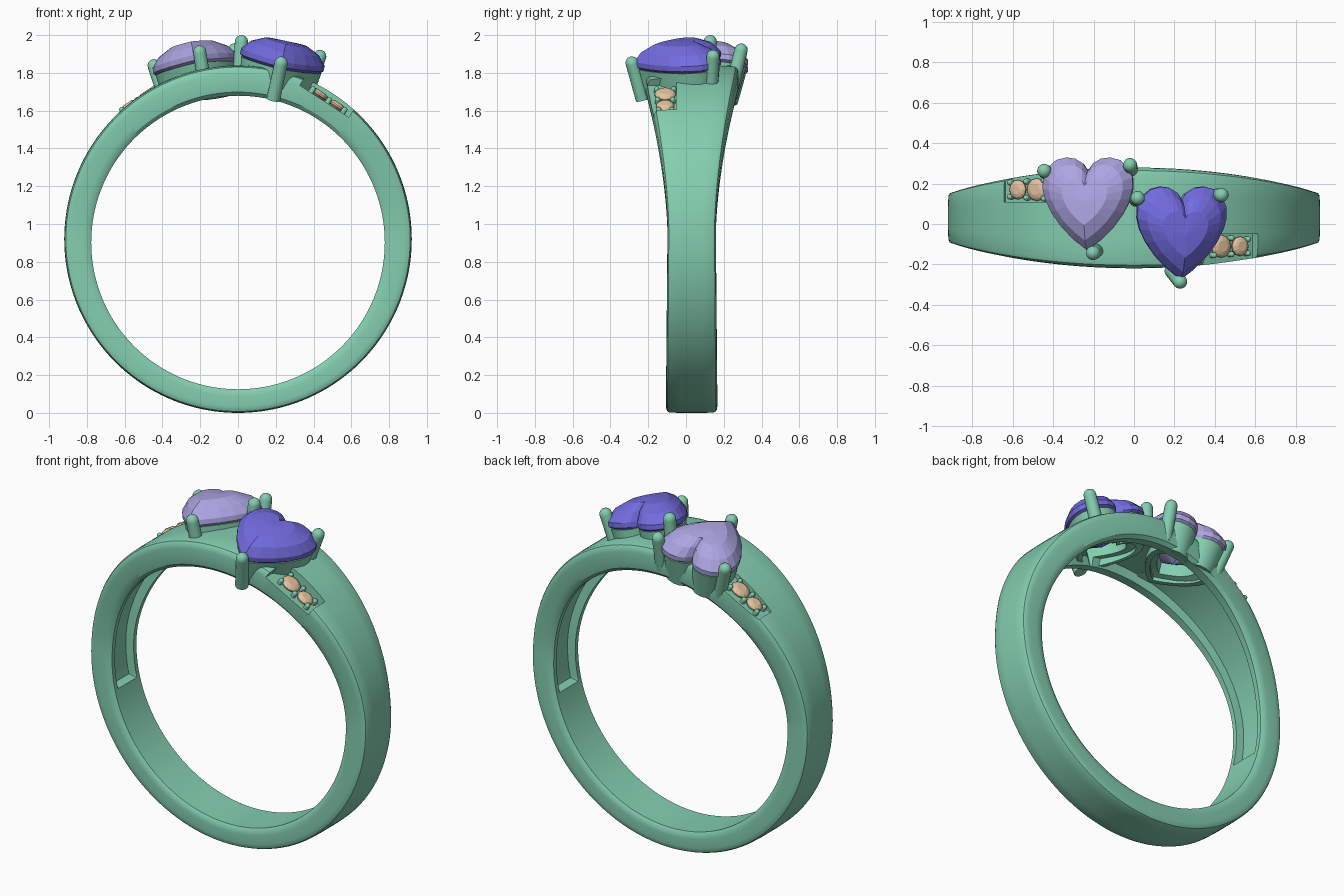
import bpy, bmesh, math
from mathutils import Vector, Matrix

if "Cube" in bpy.data.objects:
    bpy.data.objects.remove(bpy.data.objects["Cube"])


def material(name, rgb):
    m = bpy.data.materials.new(name)
    m.diffuse_color = (*rgb, 1)
    m.use_nodes = True
    m.node_tree.nodes["Principled BSDF"].inputs["Base Color"].default_value = m.diffuse_color
    return m


GREEN = material("metal", (0.23, 0.62, 0.43))
BLUE = material("blue_gem", (0.17, 0.15, 0.75))
LAVENDER = material("lavender_gem", (0.42, 0.38, 0.77))
TAN = material("tan_gem", (0.78, 0.55, 0.35))


def loft(name, loops, mat=None, wrap=False, cap=True, frame=Matrix(), smooth=None):
    """Skin a list of equal-length closed loops."""
    bm = bmesh.new()
    rings = [[bm.verts.new(frame @ Vector(p)) for p in lp] for lp in loops]
    n, k = len(rings[0]), len(rings)
    for i in range(k if wrap else k - 1):
        a, b = rings[i], rings[(i + 1) % k]
        for j in range(n):
            bm.faces.new((a[j], a[(j + 1) % n], b[(j + 1) % n], b[j]))
    if cap and not wrap:
        bm.faces.new(rings[0])
        bm.faces.new(rings[-1])
    bmesh.ops.recalc_face_normals(bm, faces=bm.faces)
    me = bpy.data.meshes.new(name)
    bm.to_mesh(me)
    bm.free()
    ob = bpy.data.objects.new(name, me)
    bpy.context.collection.objects.link(ob)
    if mat:
        me.materials.append(mat)
    if smooth:
        shade(ob, smooth)
    return ob


def shade(ob, deg):
    bpy.ops.object.select_all(action='DESELECT')
    ob.select_set(True)
    bpy.context.view_layer.objects.active = ob
    bpy.ops.object.shade_smooth_by_angle(angle=math.radians(deg))


def cut(ob, cutter):
    m = ob.modifiers.new("cut", 'BOOLEAN')
    m.operation, m.solver, m.object = 'DIFFERENCE', 'EXACT', cutter
    bpy.context.view_layer.objects.active = ob
    bpy.ops.object.modifier_apply(modifier=m.name)
    bpy.data.objects.remove(cutter, do_unlink=True)


def circle(r, z, n):
    return [(r * math.cos(math.tau * i / n), r * math.sin(math.tau * i / n), z)
            for i in range(n)]


# Band: cross-section (across, inner-to-outer) swept round the finger hole,
# widening to the top, with a hollow channel inside the upper part
def section(a, hollow):
    d = 0.34 * hollow
    prof = [(-1, .3), (-.98, .12), (-.9, 0), (-.69, 0), (-.66, d), (0, d), (.66, d), (.69, 0),
            (.9, 0), (.98, .12), (1, .3), (1, .72), (.985, .85), (.94, .94), (.85, .985),
            (.45, 1.0), (0, 1.0), (-.45, 1.0), (-.85, .985), (-.94, .94), (-.985, .85), (-1, .72)]
    c, s = math.cos(a), math.sin(a)
    z0 = 0.92 + 0.92 * s
    w = 0.128 + 0.112 * max(0, (z0 - 0.95) / 0.85) ** 1.7 + 0.008 * max(0, 1 - z0)
    pts = []
    for u, t in prof:
        r = 0.777 + (0.92 - 0.777) * t
        pts.append((r * c, 0.03 + w * u, 0.902 + 0.018 * t + r * s))
    return pts


END = -13
angles = sorted([(d, 1 if END < d < 180 - END else 0) for d in range(-90, 270, 2)]
                + [(END - .5, 0), (END + .5, 1), (180 - END - .5, 1), (180 - END + .5, 0)])
band = loft("band", [section(math.radians(d), h) for d, h in angles], GREEN, wrap=True)

# Heart outline, mirrored from half
half = [(0, .165), (.025, .2), (.065, .224), (.11, .23), (.16, .217), (.2, .18), (.224, .13),
        (.226, .075), (.212, .02), (.18, -.045), (.13, -.115), (.065, -.18), (0, -.23)]
outline = half + [(-x, y) for x, y in half[-2:0:-1]]


def heart(scale, z):
    return [(x * scale, y * scale, z) for x, y in outline]


def dome_prong(name, top, axis, r, length):
    """Round-ended post whose tip sits at top and runs down along axis."""
    n = 16
    loops = [circle(r * 1.05, -length, n), circle(r, -r * 1.2, n)]
    loops += [circle(r * math.cos(t), r * (math.sin(t) - 1), n)
              for t in (0, .3, .6, .9, 1.2, 1.45)]
    frame = Matrix.Translation(top) @ Vector(axis).to_track_quat('Z', 'Y').to_matrix().to_4x4()
    return loft(name, loops, GREEN, frame=frame, smooth=40)


hearts = [
    ("left", (-.23, .1, 1.865), -.1, -.17, LAVENDER,
     [(-.455, .27, 1.87), (-.02, .3, 1.955), (-.208, -.147, 1.945)]),
    ("right", (.235, -.045, 1.87), .08, .21, BLUE,
     [(.02, .13, 2.0), (.445, .145, 1.92), (.235, -.295, 1.885)]),
]
for side, loc, rx, ry, mat, prongs in hearts:
    frame = (Matrix.Translation(loc) @ Matrix.Rotation(ry, 4, 'Y') @ Matrix.Rotation(rx, 4, 'X'))
    # Opening through the band below the gem
    cut(band, loft("opening_cutter", [heart(.5, -.4), heart(.5, .1)], frame=frame))
    # Faceted heart gem
    loft(side + "_heart_gem",
         [heart(.02, -.15), heart(.5, -.1), heart(1, -.022), heart(1, .006),
          heart(.82, .055), heart(.5, .092), heart(.05, .1)], mat, frame=frame)
    # Open heart-shaped seat
    loft(side + "_heart_seat",
         [heart(.96, -.035), heart(.93, -.08), heart(.84, -.2), heart(.68, -.2), heart(.85, -.035)],
         GREEN, wrap=True, frame=frame, smooth=40)
    # Three prongs leaning inward towards the base
    normal = frame.to_3x3() @ Vector((0, 0, 1))
    for i, p in enumerate(prongs):
        lean = (Vector(p) - Vector(loc)) * Vector((1, 1, 0)).length
        lean.z = 0
        dome_prong(f"{side}_prong_{i}", p, normal + lean.normalized() * .2, .035, .24)

# Shoulder slots with two round accent stones and bead grips, turned half round for the back
for side, turn in (("right", 0), ("left", math.pi)):
    spin = Matrix.Translation((-.025 * bool(turn), .03, 0)) @ Matrix.Rotation(turn, 4, 'Z') \
        @ Matrix.Translation((.025 * bool(turn), -.03, 0))
    frame = spin @ Matrix.Translation((.478, -.11, 1.655)) @ Matrix.Rotation(math.radians(33), 4, 'Y')
    box = [[(x, y, z) for x, y in ((-.17, -.2), (.14, -.2), (.14, .06), (-.17, .06))]
           for z in (-.016, .12)]
    cut(band, loft("slot_cutter", box, frame=frame))
    for i, (s, r) in enumerate(((-.057, .056), (.055, .048))):
        loft(f"{side}_accent_stone_{i}",
             [circle(.1 * r, -.03, 12), circle(r, -.004, 12), circle(r, .004, 12),
              circle(.8 * r, .014, 12), circle(.5 * r, .02, 12)],
             TAN, frame=frame @ Matrix.Translation((s, 0, 0)))
    for i, (s, y) in enumerate(((-.1, -.045), (-.1, .045), (.003, -.04), (.003, .04),
                                (.1, -.035), (.1, .035))):
        dome_prong(f"{side}_bead_{i}", frame @ Vector((s, y, .02)),
                   frame.to_3x3() @ Vector((0, 0, 1)), .014, .05)
shade(band, 32)
